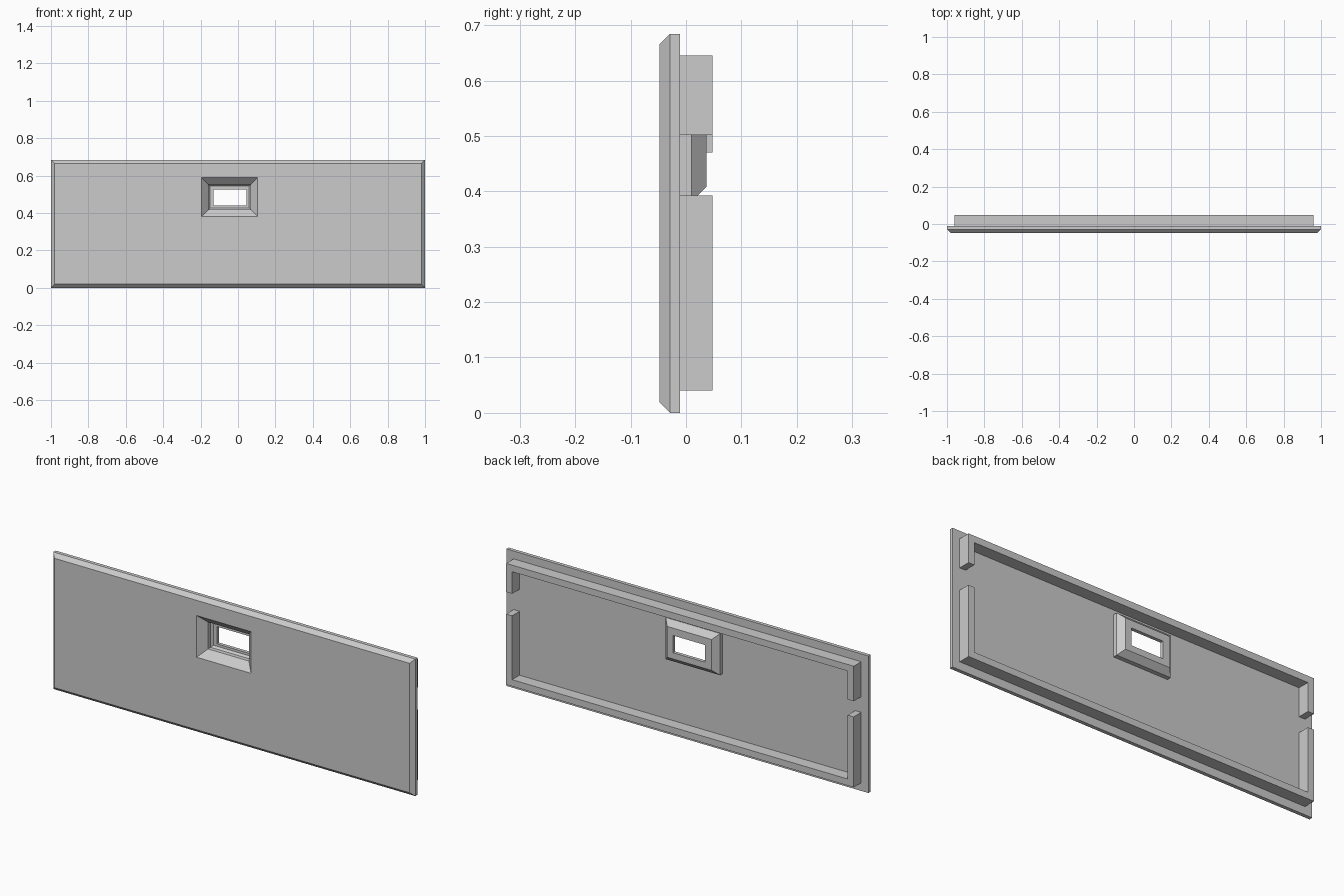
import bpy
import bmesh

cube = bpy.data.objects.get("Cube")
if cube:
    bpy.data.objects.remove(cube)

grey = bpy.data.materials.new("light_grey")
grey.use_nodes = True
colour = (0.6, 0.6, 0.6, 1)
grey.diffuse_color = colour
grey.node_tree.nodes["Principled BSDF"].inputs["Base Color"].default_value = colour


def finish(bm, name):
    bmesh.ops.recalc_face_normals(bm, faces=bm.faces)
    mesh = bpy.data.meshes.new(name)
    bm.to_mesh(mesh)
    bm.free()
    mesh.materials.append(grey)
    obj = bpy.data.objects.new(name, mesh)
    bpy.context.collection.objects.link(obj)
    return obj


def rect_ring(bm, rect, inset, y):
    x0, x1, z0, z1 = rect
    x0, x1, z0, z1 = x0 + inset, x1 - inset, z0 + inset, z1 - inset
    return [bm.verts.new((x, y, z)) for x, z in ((x0, z0), (x1, z0), (x1, z1), (x0, z1))]


def prism(name, outline, y0, y1):
    bm = bmesh.new()
    face = bm.faces.new([bm.verts.new((x, y0, z)) for x, z in outline])
    result = bmesh.ops.extrude_face_region(bm, geom=[face])
    moved = [v for v in result["geom"] if isinstance(v, bmesh.types.BMVert)]
    bmesh.ops.translate(bm, verts=moved, vec=(0, y1 - y0, 0))
    # Extrusion may leave the starting face open or closed
    bmesh.ops.holes_fill(bm, edges=[e for e in bm.edges if e.is_boundary])
    return finish(bm, name)


FRONT, BACK, RIM_BACK = -0.048, -0.011, 0.048
panel = (-1, 1, 0, 0.684)
opening = (-0.195, 0.105, 0.381, 0.589)
slot = (-0.131, 0.046, 0.439, 0.525)

# Panel with bevelled front, recessed window and raised housing behind it,
# as one closed sweep of rectangular rings
bm = bmesh.new()
rings = [rect_ring(bm, *step) for step in (
    (opening, 0, FRONT),
    (panel, 0.019, FRONT),
    (panel, 0, -0.029),
    (panel, 0, BACK),
    (opening, 0, BACK),
    (opening, 0, 0.01),
    (opening, 0.027, 0.037),
    (slot, 0, 0.037),
    (slot, 0, 0.02),
    (opening, 0.046, 0.02),
    (opening, 0.037, 0.01),
    (opening, 0.037, BACK),
)]
for a, b in zip(rings, rings[1:] + rings[:1]):
    for i in range(4):
        j = (i + 1) % 4
        bm.faces.new((a[i], a[j], b[j], b[i]))
finish(bm, "panel")

# Rear rim, split by a gap on each side (the gaps differ in height)
T = 0.033
X, BOTTOM, TOP = 0.96, 0.04, 0.645


def u_outline(edge, inner, left_end, right_end):
    return [(-X, left_end), (-X, edge), (X, edge), (X, right_end),
            (X - T, right_end), (X - T, inner), (T - X, inner), (T - X, left_end)]


prism("lower_rim", u_outline(BOTTOM, BOTTOM + T, 0.392, 0.392), BACK, RIM_BACK)
prism("upper_rim", u_outline(TOP, TOP - T, 0.47, 0.502), BACK, RIM_BACK)
